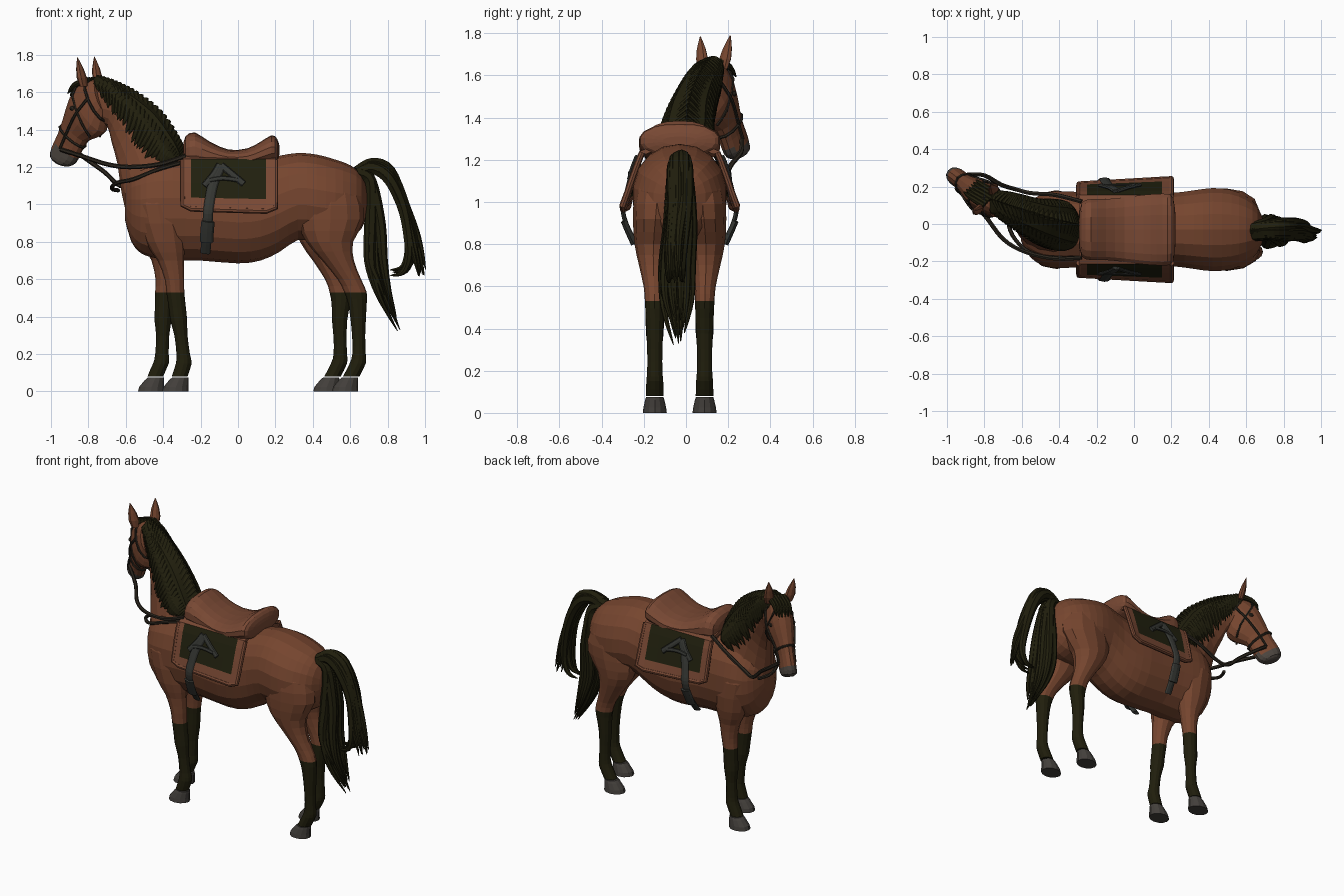
import bpy, bmesh, math, random
from mathutils import Vector as V3
random.seed(4)
CY = -0.03  # centre line of the body


def material(name, rgb):
    m = bpy.data.materials.new(name)
    m.diffuse_color = (*rgb, 1)
    return m


COAT = material("chestnut coat", (0.18, 0.06, 0.028))
LEATHER = material("saddle leather", (0.19, 0.066, 0.034))
HAIR = material("dark hair", (0.0145, 0.013, 0.0038))
CLOTH = material("dark cloth", (0.015, 0.0145, 0.0045))
STRAP = material("grey strap", (0.036, 0.038, 0.033))
BRIDLE = material("bridle leather", (0.023, 0.018, 0.012))
HOOF = material("hoof grey", (0.056, 0.05, 0.044))
MUZZLE = material("muzzle grey", (0.07, 0.058, 0.048))


def smooth(rows, k):
    """Catmull-Rom interpolation of rows of numbers."""
    out, n = [], len(rows)
    for i in range(n - 1):
        q = [rows[max(i - 1, 0)], rows[i], rows[i + 1], rows[min(i + 2, n - 1)]]
        for j in range(k):
            t = j / k
            out.append(tuple(0.5 * (2 * b + (c - a) * t + (2 * a - 5 * b + 4 * c - d) * t * t
                             + (3 * b - a - 3 * c + d) * t ** 3) for a, b, c, d in zip(*q)))
    return out + [tuple(rows[-1])]


def finish(name, bm, mats, rule=None):
    bmesh.ops.recalc_face_normals(bm, faces=bm.faces)
    if rule:
        for f in bm.faces:
            f.material_index = rule(f.calc_center_median())
    me = bpy.data.meshes.new(name)
    bm.to_mesh(me)
    bm.free()
    for m in mats:
        me.materials.append(m)
    ob = bpy.data.objects.new(name, me)
    bpy.context.collection.objects.link(ob)
    return ob


def loft(name, parts, mats, rule=None, n=14, e=1.0):
    """Skin lists of rings (centre, axis u, axis v) into closed bodies."""
    bm = bmesh.new()
    pw = lambda c: math.copysign(abs(c) ** e, c)
    for rings in parts:
        prev = None
        for k, (c, u, v) in enumerate(rings):
            cur = [bm.verts.new(V3(c) + V3(u) * pw(math.cos(a)) + V3(v) * pw(math.sin(a)))
                   for a in (2 * math.pi * i / n for i in range(n))]
            if prev:
                for i in range(n):
                    bm.faces.new((prev[i], prev[(i + 1) % n], cur[(i + 1) % n], cur[i]))
            if k in (0, len(rings) - 1):
                bm.faces.new(cur)
            prev = cur
    return finish(name, bm, mats, rule)


def tube(pts, r, ref=(0, 1, 0), flat=1.0, taper=False, k=4):
    p = [V3(q) for q in smooth(pts, k)]
    rings = []
    for i, c in enumerate(p):
        t = (p[min(i + 1, len(p) - 1)] - p[max(i - 1, 0)]).normalized()
        u = t.cross(V3(ref)).normalized()
        s = i / (len(p) - 1)
        rr = r * (1 - s ** 2.5) + 0.002 if taper else r
        rings.append((c, u * rr, u.cross(t) * rr * flat))
    return rings


# torso: x, bottom, top, half width
body = [(-.605, .92, 1.10, .06), (-.57, .80, 1.18, .13), (-.52, .74, 1.22, .178), (-.45, .715, 1.25, .205),
        (-.35, .70, 1.26, .207), (-.2, .70, 1.25, .2), (0, .685, 1.23, .208), (.12, .70, 1.235, .203),
        (.22, .745, 1.26, .2), (.32, .81, 1.275, .213), (.42, .80, 1.267, .225), (.52, .80, 1.24, .215),
        (.6, .82, 1.21, .18), (.66, .87, 1.16, .125), (.697, .96, 1.07, .04)]
loft("torso", [[((x, CY, (a + b) / 2), (0, 0, (b - a) / 2), (0, w, 0)) for x, a, b, w in smooth(body, 2)]],
     [COAT], n=18, e=.93)

# legs: z, x, x radius, y offset, y radius
front = [(1.14, -.43, .05, .09, .05), (1.0, -.43, .125, .11, .098), (.8, -.39, .105, .118, .083),
         (.7, -.36, .07, .117, .06),
         (.6, -.34, .052, .118, .05), (.53, -.335, .048, .118, .045), (.45, -.325, .046, .118, .043),
         (.38, -.317, .045, .118, .042), (.3, -.305, .035, .118, .034), (.2, -.293, .036, .118, .034),
         (.15, -.29, .042, .118, .04), (.08, -.312, .042, .118, .04)]
hind = [(1.16, .50, .07, .07, .06), (1.06, .497, .15, .10, .108), (.92, .495, .18, .115, .106),
        (.8, .49, .125, .124, .09),
        (.7, .535, .085, .125, .068), (.6, .595, .063, .121, .05), (.53, .628, .06, .119, .046),
        (.45, .64, .047, .118, .043), (.3, .645, .035, .118, .036), (.2, .647, .036, .118, .036),
        (.15, .64, .043, .118, .04), (.08, .605, .044, .118, .042)]
for label, rows, step, hx in (("front", front, lambda z: -.13 * min(1, max(0, (.9 - z) / .8)), -.335),
                              ("hind", hind, lambda z: -.10 * min(1, max(0, (1 - z) / .6)), .572)):
    for side, sn in ((-1, "left"), (1, "right")):
        sh = lambda z: step(z) if side > 0 else 0  # the far pair stands further forward
        loft(f"{label}_leg_{sn}", [[((x + sh(z), CY + side * y, z), (rx, 0, 0), (0, ry, 0))
             for z, x, rx, y, ry in smooth(rows, 2)]], [COAT, HAIR], lambda c: int(c.z < .535), n=12)
        hoof = [(0, hx, .07, .057), (.025, hx + .003, .066, .054), (.06, hx + .018, .052, .046),
                (.075, hx + .026, .043, .041)]
        loft(f"{label}_hoof_{sn}", [[((x + sh(0.05), CY + side * .118, z), (rx, 0, 0), (0, ry, 0))
             for z, x, rx, ry in hoof]], [HOOF], n=12)


# neck and mane: crest x z, throat x z, half width, y
def slanted(rows):
    return [(((a + c) / 2, y, (b + d) / 2), ((a - c) / 2, 0, (b - d) / 2), (0, w, 0)) for a, b, c, d, w, y in rows]


neck = [(-.28, 1.2, -.58, .88, .17, -.03), (-.32, 1.33, -.622, 1.06, .125, -.02), (-.42, 1.46, -.645, 1.22, .092, .01),
        (-.55, 1.57, -.675, 1.33, .078, .05), (-.66, 1.63, -.70, 1.42, .07, .085), (-.77, 1.65, -.75, 1.43, .06, .12)]
loft("neck", [slanted(smooth(neck, 2))], [COAT])
mane = smooth([(-.29, 1.25, -.36, 1.19, .09, -.02), (-.30, 1.3, -.42, 1.2, .122, -.01), (-.335, 1.38, -.5, 1.25, .124, 0),
               (-.43, 1.51, -.57, 1.33, .108, .02), (-.56, 1.605, -.645, 1.45, .092, .06),
               (-.67, 1.655, -.71, 1.55, .075, .095), (-.76, 1.675, -.79, 1.61, .045, .13)], 5)
locks = [slanted(mane)]
for i in range(1, len(mane) - 2):
    for side in (-1, 1):
        a, b = mane[min(i + 3, len(mane) - 1)], mane[max(i - 1, 0)]
        m = mane[i]
        j = random.uniform(-.02, .025)
        locks.append(tube([(a[0], a[5], a[1] - .008),
                           (m[0] * .5 + m[2] * .5, m[5] + side * (m[4] - .004), m[1] * .5 + m[3] * .5 + .02),
                           (b[2], b[5] + side * (b[4] * .95), b[3] + j)], .027, flat=.42, taper=True))
for j in range(6):  # forelock
    s = (j - 2.5) * .013
    locks.append(tube([(-.77 + s, .13 + s, 1.665), (-.84 + s, .175 + s, 1.64), (-.878 + s, .205 + s, 1.56 + abs(s))],
                      .015, taper=True))
loft("mane", locks, [HAIR], n=8)

# head: brow line x z, jaw line x z, half width; turned towards +y
LAT = V3((.63, .77, 0))
hy = lambda x: .11 + (-.76 - x) * .75
head = [(-.75, 1.66, -.70, 1.49, .055), (-.80, 1.665, -.71, 1.45, .07), (-.865, 1.612, -.72, 1.385, .083),
        (-.898, 1.54, -.76, 1.355, .077), (-.925, 1.46, -.81, 1.335, .06), (-.955, 1.38, -.845, 1.275, .05),
        (-.987, 1.31, -.872, 1.222, .05), (-.995, 1.26, -.905, 1.203, .047), (-.975, 1.228, -.93, 1.205, .025)]
hr = []
for a, b, c, d, w in smooth(head, 2):
    up, low = V3((a, hy(a), b)), V3((c, hy(c), d))
    hr.append(((up + low) / 2, (up - low) / 2, LAT * w))
loft("head", [hr], [COAT, MUZZLE], lambda c: int(c.z + .5 * (c.x + .93) < 1.285), n=14, e=.92)
hp = lambda i, a, s=1.04: hr[i][0] + hr[i][1] * math.cos(a) * s + hr[i][2] * math.sin(a) * s
ears, eyes = [], []
for base, tip in (((-.825, .08, 1.63), (-.858, .068, 1.785)), ((-.745, .175, 1.63), (-.768, .21, 1.79))):
    b, t = V3(base), V3(tip)
    fwd = V3((-.77, .63, 0))
    ears.append([(b.lerp(t, s), LAT * w, fwd * w * .65) for s, w in ((0, .026), (.3, .034), (.6, .026), (.85, .012), (1, .002))])
loft("ears", ears, [COAT], n=8)
for a in (1.15, -1.15):
    c = hp(5, a, .96)
    eyes.append([(c + LAT * .014 * q, (0, 0, .014 * r), (.014 * r, -.011 * r, 0))
                 for q, r in ((-1, .2), (-.5, .87), (0, 1), (.5, .87), (1, .2))])
loft("eyes", eyes, [BRIDLE], n=8)

# bridle and reins
ring = lambda i: tube([hp(i, 2 * math.pi * k / 12, 1.05) for k in range(13)], .008, hr[i + 1][0] - hr[i][0], k=1)
straps = [ring(2), ring(9)]
for s in (1, -1):
    straps.append(tube([hp(i, s * 1.5, 1.05) for i in (2, 4, 6, 9, 11)], .008, k=2))
    straps.append(tube([hp(i, s * a, 1.07) for i, a in ((3, .2), (4, .8), (5, 1.9), (6, 2.6))], .007, k=2))
straps.append(tube([hp(11, -1.6), (-.81, .06, 1.25), (-.7, -.08, 1.215), (-.58, -.15, 1.2), (-.42, -.185, 1.215),
                    (-.28, -.18, 1.26)], .012))
straps.append(tube([hp(11, 1.6), (-.80, .26, 1.235), (-.71, .21, 1.17), (-.63, .185, 1.1), (-.55, .165, 1.12),
                    (-.42, .155, 1.19), (-.28, .12, 1.26)], .012))
straps.append(tube([(-.28, -.18, 1.23), (-.42, -.18, 1.19), (-.56, -.15, 1.135), (-.65, -.06, 1.115), (-.675, .05, 1.085),
                    (-.64, .14, 1.075)], .011))
loft("bridle_and_reins", straps, [BRIDLE], n=6)

# tail: an arched plume and a hanging plume
tail = []
for i in range(14):
    dx, dy, dz = random.uniform(-.025, .025), random.uniform(-.035, .035), random.uniform(-.05, .06)
    end = [(.945, .8), (.985, .63)] if i % 3 else [(.93, .76), (.90, .65), (.83, .63)]
    tail.append(tube([(.64, CY - .01 + dy * .4, 1.17), (.72, CY + dy * .6, 1.205 + dx * .4), (.81, CY + dy, 1.155 + dx),
                      (.885, CY + dy, .99 + dx)] + [(x + dx * .8, CY - .02 + dy, z + dz * .4) for x, z in end],
                     .034, taper=True))
for i in range(18):
    dx, dy, dz = random.uniform(-.03, .03), random.uniform(-.07, .07), random.uniform(0, .16)
    tail.append(tube([(.65, CY - .01 + dy * .3, 1.17), (.71, CY + dy * .5, 1.12), (.73 + dx, CY + dy * .8, .9),
                      (.735 + dx * 1.4, CY - .015 + dy, .7), (.775 + dx, CY - .015 + dy, .5 + dz * .5),
                      (.865 + dx * .5 - dz * .4, CY - .005 + dy * .4, .315 + dz)], .031, taper=True))
loft("tail", tail, [HAIR], n=7)

# saddle seat: x, bottom, top, half width
seat = [(-.295, 1.27, 1.31, .06), (-.28, 1.2, 1.365, .145), (-.23, 1.19, 1.385, .165), (-.15, 1.19, 1.335, .165),
        (-.05, 1.19, 1.293, .175), (.05, 1.19, 1.30, .188), (.12, 1.2, 1.335, .193), (.18, 1.21, 1.37, .193),
        (.21, 1.23, 1.35, .17), (.222, 1.27, 1.31, .08)]
loft("saddle_seat", [[((x, CY, (a + b) / 2), (0, 0, (b - a) / 2), (0, w, 0)) for x, a, b, w in smooth(seat, 2)]],
     [LEATHER], n=18, e=.85)

# saddle blanket with a dark panel and piping on each flank
prof = [(.26, .97), (.242, 1.03), (.22, 1.11), (.196, 1.19), (.178, 1.235), (.1, 1.265), (0, 1.275)]
prof += [(-y, z) for y, z in prof[-2::-1]]
xs = [-.295, -.25, -.17, -.09, -.01, .07, .15, .2]


def flank(x, y, z):
    low = max(0, (1.2 - z) / .23)
    drop = (.02 if x in (xs[0], xs[-1]) else 0) - .03 * (x + .05)
    return V3((x, CY + y * (1 + .22 * x * low), z + drop * low))


bm = bmesh.new()
grid = [[bm.verts.new(flank(x, y, z)) for y, z in prof] for x in xs]
for i in range(len(xs) - 1):
    for j in range(len(prof) - 1):
        bm.faces.new((grid[i][j], grid[i + 1][j], grid[i + 1][j + 1], grid[i][j + 1]))
blanket = finish("saddle_blanket", bm, [LEATHER, CLOTH],
                 lambda c: int(-.25 < c.x < .15 and 1.035 < c.z < 1.24 and abs(c.y - CY) > .15))
mod = blanket.modifiers.new("thickness", "SOLIDIFY")
mod.thickness, mod.offset = .025, -.2
piping = []
for s in (1, -1):
    edge = [(xs[0], z, y) for y, z in prof[4::-1]] + [(x, prof[0][1], prof[0][0]) for x in xs[1:-1]]
    edge += [(xs[-1], z, y) for y, z in prof[:5]]
    piping.append(tube([flank(x, s * y, z) for x, z, y in edge], .015, ref=(0, s, .2), k=1))
loft("blanket_piping", piping, [LEATHER], n=8)

# girth straps, ties and buckles on both flanks
ties = []
for s in (1, -1):
    P = lambda x, y, z: (x, CY + s * y, z)
    out = (0, s, .2)
    ties += [tube([P(-.09, .205, 1.21), P(-.13, .232, 1.12), P(-.15, .255, 1.03), P(-.16, .268, .95),
                   P(-.165, .232, .85), P(-.175, .16, .74)], .027, out, .4),
             tube([P(-.1, .207, 1.21), P(-.13, .224, 1.16), P(-.18, .238, 1.1)], .018, out, .5),
             tube([P(-.09, .207, 1.21), P(-.03, .226, 1.16), P(.03, .24, 1.11)], .018, out, .5),
             tube([P(-.15, .238, 1.13), P(-.08, .238, 1.14), P(.0, .24, 1.13)], .012, out, .5),
             tube([P(-.16, .265, .91), P(-.165, .244, .86), P(-.168, .217, .80)], .036, out, .4)]
loft("girth_straps", ties, [STRAP], n=8)
